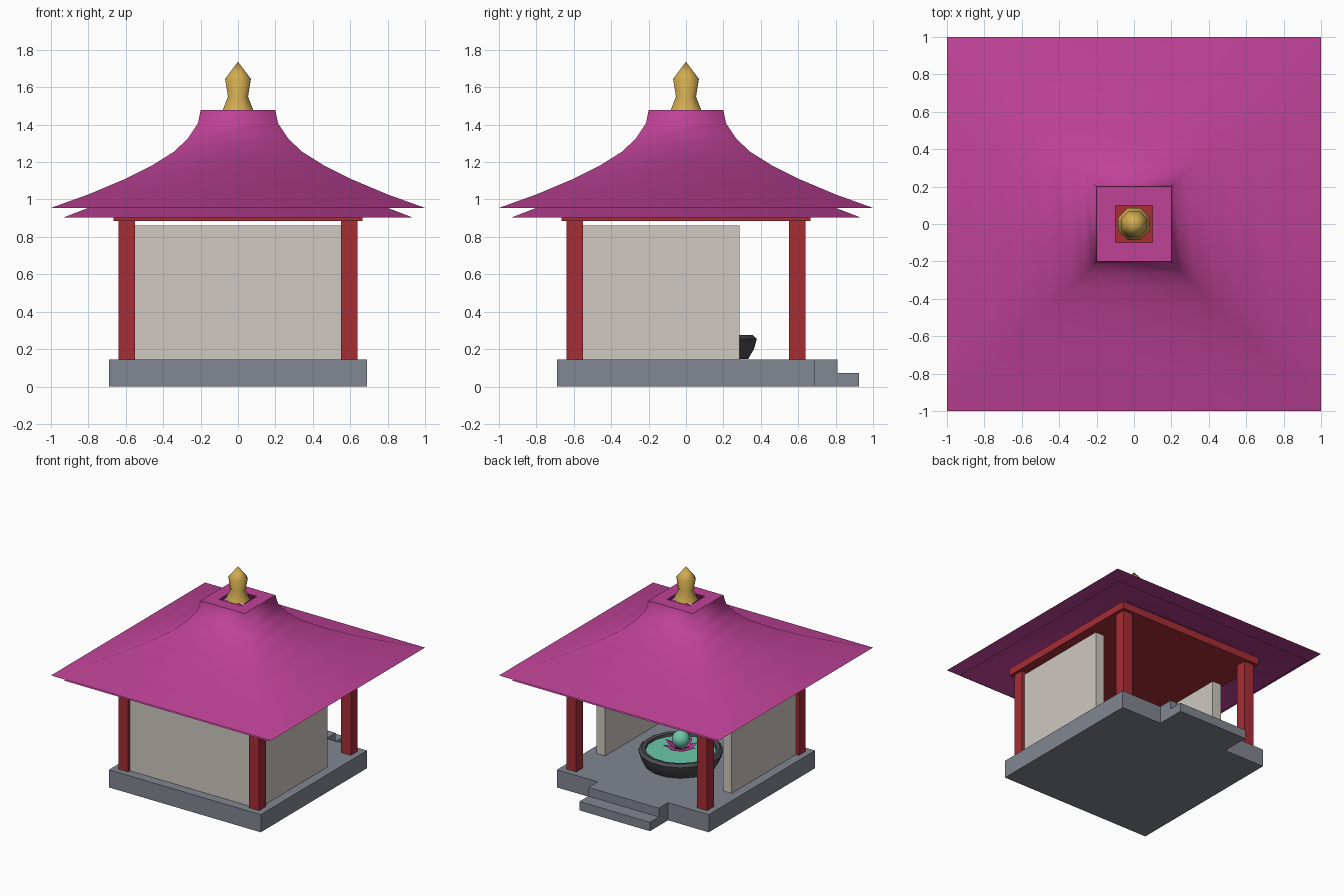
import bpy, bmesh, math
from mathutils import Matrix, Vector

cube = bpy.data.objects.get("Cube")
if cube:
    bpy.data.objects.remove(cube, do_unlink=True)


def material(name, r, g, b):
    m = bpy.data.materials.new(name)
    m.use_nodes = True
    m.diffuse_color = (r, g, b, 1)
    m.node_tree.nodes["Principled BSDF"].inputs["Base Color"].default_value = (r, g, b, 1)
    return m


MAGENTA = material("magenta", 0.52, 0.055, 0.31)
RED = material("red", 0.38, 0.026, 0.036)
CREAM = material("cream", 0.62, 0.58, 0.53)
STONE = material("stone_grey", 0.22, 0.24, 0.28)
GOLD = material("gold", 0.65, 0.41, 0.08)
CHARCOAL = material("charcoal", 0.07, 0.07, 0.08)
MINT = material("mint", 0.15, 0.58, 0.40)


def finish(name, bm, mat, smooth=None):
    bmesh.ops.recalc_face_normals(bm, faces=bm.faces)
    mesh = bpy.data.meshes.new(name)
    bm.to_mesh(mesh)
    bm.free()
    mesh.materials.append(mat)
    ob = bpy.data.objects.new(name, mesh)
    bpy.context.collection.objects.link(ob)
    if smooth:
        bpy.ops.object.select_all(action="DESELECT")
        ob.select_set(True)
        bpy.context.view_layer.objects.active = ob
        bpy.ops.object.shade_smooth_by_angle(angle=math.radians(smooth))
    return ob


def box(name, x, y, z, mat):
    """Box from (min, max) pairs."""
    bm = bmesh.new()
    bmesh.ops.create_cube(bm, size=1)
    for v in bm.verts:
        v.co = [lo + (hi - lo) * (c + 0.5) for c, (lo, hi) in zip(v.co, (x, y, z))]
    return finish(name, bm, mat)


def lathe(name, profile, sides, mat, y=0, smooth=None, radius_scale=1):
    """Turn (radius, z) points into rings; a zero radius closes to a point."""
    bm = bmesh.new()
    rings = []
    for r, z in profile:
        ring = []
        for i in range(sides):
            a = (i + 0.5) * math.tau / sides
            r2 = r * radius_scale
            ring.append(bm.verts.new((r2 * math.cos(a), y + r2 * math.sin(a), z)))
        rings.append(ring)
    for a, b in zip(rings, rings[1:]):
        for i in range(sides):
            j = (i + 1) % sides
            bm.faces.new((a[i], a[j], b[j], b[i]))
    bmesh.ops.remove_doubles(bm, verts=bm.verts, dist=1e-5)
    return finish(name, bm, mat, smooth)


# Stone platform and rear steps
FLOOR = 0.145
box("platform", (-0.69, 0.69), (-0.69, 0.69), (0, FLOOR), STONE)
box("upper_step", (-0.32, 0.32), (0.69, 0.81), (0, FLOOR), STONE)
box("lower_step", (-0.32, 0.32), (0.81, 0.925), (0, 0.073), STONE)

# Corner pillars and ceiling slab
for sx, side in ((-1, "right"), (1, "left")):
    for sy, end in ((-1, "front"), (1, "back")):
        x, y = sx * 0.595, sy * 0.595
        box(f"{end}_{side}_pillar", (x - 0.045, x + 0.045), (y - 0.045, y + 0.045),
            (FLOOR, 0.887), RED)
box("ceiling_slab", (-0.665, 0.665), (-0.665, 0.665), (0.885, 0.945), RED)

# Walls on three sides
box("front_wall", (-0.615, 0.615), (-0.615, -0.535), (FLOOR, 0.862), CREAM)
box("left_wall", (0.535, 0.615), (-0.535, 0.285), (FLOOR, 0.862), CREAM)
box("right_wall", (-0.615, -0.535), (-0.535, 0.285), (FLOOR, 0.862), CREAM)

# Curved square roof, with a second eave below it
curve = [(1, 0.955), (0.8, 1.027), (0.61, 1.107), (0.46, 1.182), (0.34, 1.257),
         (0.267, 1.328), (0.214, 1.407), (0.2, 1.478)]
R2 = math.sqrt(2)
lathe("roof", curve, 4, MAGENTA, smooth=180, radius_scale=R2)
lathe("roof_top_rim", [(0.2, 1.478), (0.1, 1.478)], 4, MAGENTA, radius_scale=R2)
lathe("lower_eave", [(r * 0.93, z - 0.05) for r, z in curve[:6]], 4, MAGENTA,
      smooth=180, radius_scale=R2)

# Golden finial
lathe("finial", [(0, 1.47), (0.092, 1.47), (0.058, 1.55), (0.075, 1.645), (0, 1.737)],
      8, GOLD, smooth=50)

# Round basin with water
POOL_Y = 0.067
lathe("basin", [(0, 0.146), (0.27, 0.146), (0.302, 0.2), (0.318, 0.255), (0.295, 0.275),
                (0.268, 0.27), (0.262, 0.235)], 16, CHARCOAL, POOL_Y, 50)
lathe("water", [(0.268, 0.25), (0, 0.25)], 16, MINT, POOL_Y)

# Flower with two rings of upturned petals, holding a ball
bm = bmesh.new()
for count, reach, rise, turn in ((8, 0.14, 0.045, 0), (8, 0.1, 0.06, 0.5)):
    for i in range(count):
        rot = Matrix.Rotation((i + turn) * math.tau / count, 3, "Z")
        pts = [(0.01, 0, 0), (reach * 0.6, -0.035, rise * 0.5),
               (reach, 0, rise), (reach * 0.6, 0.035, rise * 0.5)]
        bm.faces.new([bm.verts.new(rot @ Vector(p) + Vector((0, POOL_Y, 0.262)))
                      for p in pts])
finish("flower_petals", bm, MAGENTA)

bm = bmesh.new()
bmesh.ops.create_uvsphere(bm, u_segments=16, v_segments=10, radius=0.068,
                          matrix=Matrix.Translation((0, POOL_Y, 0.345)))
finish("flower_ball", bm, MINT, 60)
